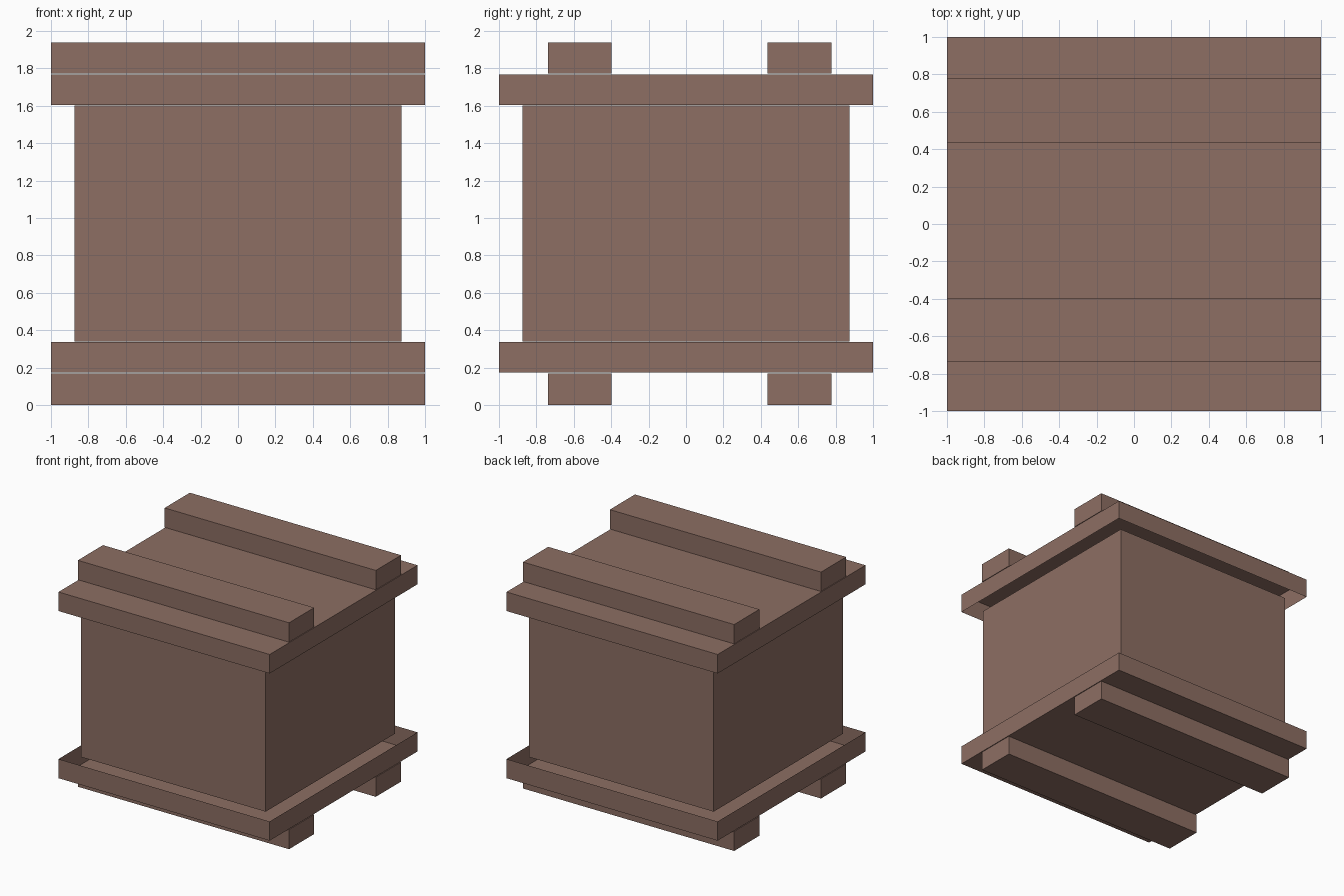
import bpy, bmesh
from mathutils import Vector

if "Cube" in bpy.data.objects:
    bpy.data.objects.remove(bpy.data.objects["Cube"])

wood = bpy.data.materials.new("brown wood")
wood.diffuse_color = (0.266, 0.156, 0.125, 1)
wood.use_nodes = True
wood.node_tree.nodes["Principled BSDF"].inputs["Base Color"].default_value = wood.diffuse_color


def box(name, lo, hi, open_top=False, open_bottom=False):
    """Flat-sided box between two corners; ends hidden by a neighbour can be left open."""
    lo, hi = Vector(lo), Vector(hi)
    bm = bmesh.new()
    bmesh.ops.create_cube(bm, size=1)
    bm.normal_update()
    hidden = [f for f in bm.faces
              if (open_top and f.normal.z > 0.5) or (open_bottom and f.normal.z < -0.5)]
    bmesh.ops.delete(bm, geom=hidden, context='FACES_ONLY')
    bmesh.ops.scale(bm, vec=hi - lo, verts=bm.verts)
    bmesh.ops.translate(bm, vec=(lo + hi) / 2, verts=bm.verts)
    mesh = bpy.data.meshes.new(name)
    bm.to_mesh(mesh)
    bm.free()
    mesh.materials.append(wood)
    obj = bpy.data.objects.new(name, mesh)
    bpy.context.collection.objects.link(obj)
    return obj


# Crate body, with its hidden ends left open
box("crate_body", (-0.875, -0.875, 0.34), (0.875, 0.875, 1.602), True, True)

# Shallow base tray and matching lid, each hollow on the side facing the body
box("base_tray", (-1, -1, 0.173), (1, 1, 0.337), open_top=True)
box("lid", (-1, -1, 1.604), (1, 1, 1.767), open_bottom=True)

# Runners below and battens on top, front and back
for side, y0, y1 in (("front", -0.738, -0.398), ("back", 0.436, 0.777)):
    box(side + "_runner", (-1, y0, 0), (1, y1, 0.167))
    box(side + "_batten", (-1, y0, 1.772), (1, y1, 1.938))
